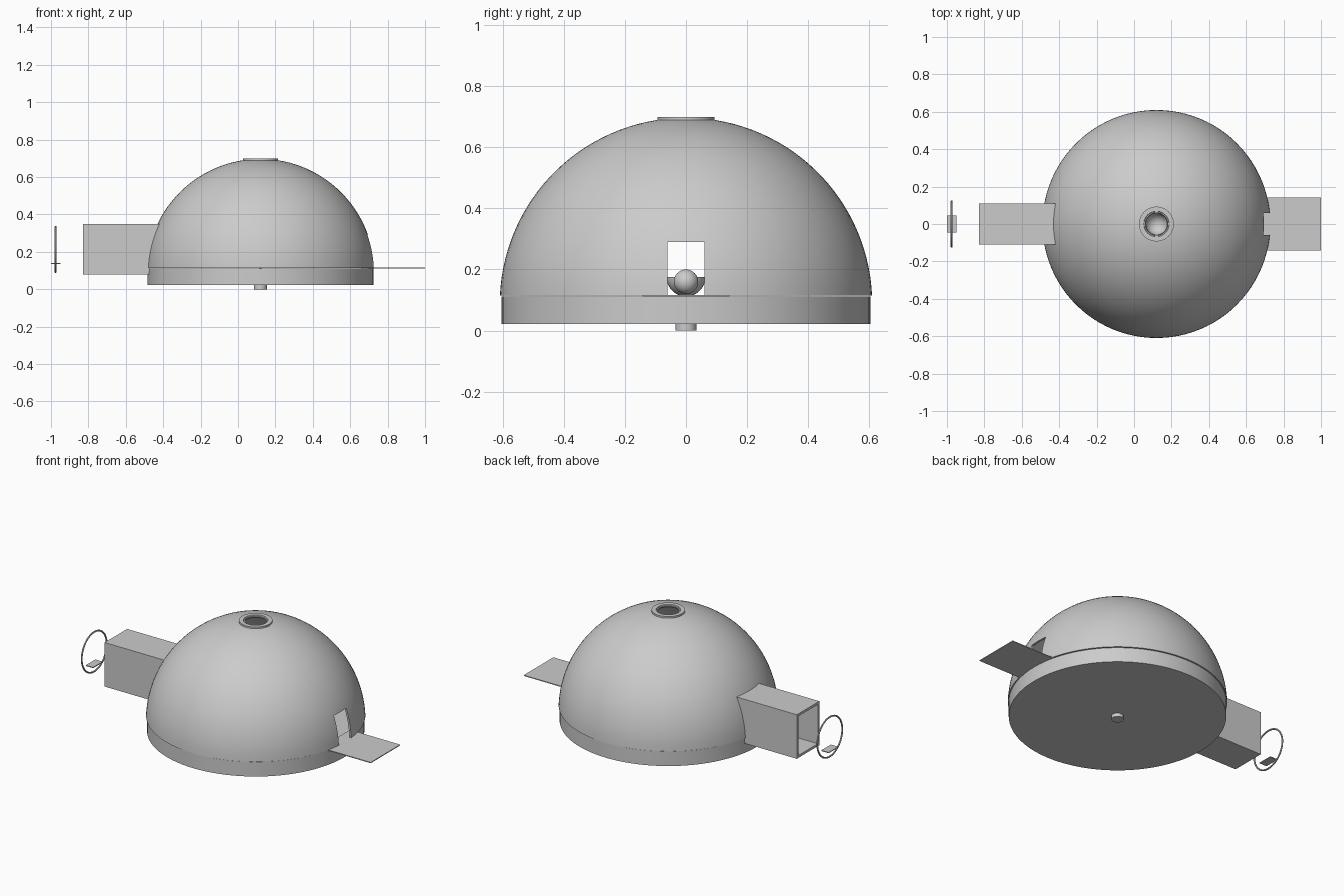
import bpy, bmesh, math

if "Cube" in bpy.data.objects:
    bpy.data.objects.remove(bpy.data.objects["Cube"])

CX = 0.12          # dome axis
CZ = 0.087         # dome sphere centre height
R = 0.61


def add_box(name, x, y, z):
    """Box from (min, max) pairs."""
    bpy.ops.mesh.primitive_cube_add(size=1, location=[sum(p) / 2 for p in (x, y, z)])
    ob = bpy.context.object
    ob.name = name
    ob.scale = [p[1] - p[0] for p in (x, y, z)]
    bpy.ops.object.transform_apply(location=False, rotation=False, scale=True)
    return ob


def smooth(ob):
    bpy.ops.object.select_all(action='DESELECT')
    ob.select_set(True)
    bpy.context.view_layer.objects.active = ob
    bpy.ops.object.shade_smooth_by_angle(angle=math.radians(30))


def lathe(name, profile, at, steps=96, closed=True):
    """Spin an (r, z) profile around a vertical axis."""
    bm = bmesh.new()
    vs = [bm.verts.new((r, 0, z)) for r, z in profile]
    pairs = list(zip(vs, vs[1:])) + ([(vs[-1], vs[0])] if closed else [])
    es = [bm.edges.new(p) for p in pairs]
    bmesh.ops.spin(bm, geom=vs + es, cent=(0, 0, 0), axis=(0, 0, 1),
                   angle=2 * math.pi, steps=steps)
    bmesh.ops.remove_doubles(bm, verts=bm.verts, dist=1e-5)
    bmesh.ops.recalc_face_normals(bm, faces=bm.faces)
    me = bpy.data.meshes.new(name)
    bm.to_mesh(me)
    bm.free()
    ob = bpy.data.objects.new(name, me)
    ob.location = at
    bpy.context.collection.objects.link(ob)
    smooth(ob)
    return ob


def cut(ob, cutter):
    """Subtract the cutter and discard it."""
    cutter.hide_render = True
    m = ob.modifiers.new("cut", 'BOOLEAN')
    m.operation, m.solver, m.object = 'DIFFERENCE', 'EXACT', cutter
    bpy.ops.object.select_all(action='DESELECT')
    bpy.context.view_layer.objects.active = ob
    ob.select_set(True)
    # keep the cut ahead of any shading modifier
    bpy.ops.object.modifier_move_to_index(modifier=m.name, index=0)
    bpy.ops.object.modifier_apply(modifier=m.name)
    bpy.data.objects.remove(cutter)


def arc(rad, z_low, r_top, n=28):
    """Meridian of the dome from its rim height up to the top hole."""
    a0, a1 = math.asin((z_low - CZ) / rad), math.acos(r_top / rad)
    return [(rad * math.cos(a0 + (a1 - a0) * i / n),
             CZ + rad * math.sin(a0 + (a1 - a0) * i / n)) for i in range(n + 1)]


# base disc and its drain peg
for name, r, z0, z1 in (("base", 0.604, 0.022, 0.112), ("drain_peg", 0.034, 0, 0.03)):
    bpy.ops.mesh.primitive_cylinder_add(vertices=96, radius=r, depth=z1 - z0,
                                        location=(CX, 0, (z0 + z1) / 2))
    bpy.context.object.name = name
    smooth(bpy.context.object)

# hollow dome with doorway and tunnel opening
dome = lathe("dome", arc(R, 0.115, 0.068) + arc(R - 0.012, 0.115, 0.068)[::-1], (CX, 0, 0))
cut(dome, add_box("door_cutter", (0.5, 0.9), (-0.06, 0.06), (0.05, 0.29)))
cut(dome, add_box("tunnel_cutter", (-0.8, -0.3), (-0.095, 0.095), (0.05, 0.335)))

# collar around the top hole
lathe("top_collar", [(0.06, 0.688), (0.093, 0.688), (0.093, 0.7), (0.068, 0.7), (0.066, 0.694),
                     (0.06, 0.694)], (CX, 0, 0), 64)

# square entrance tunnel trimmed to the dome surface
tunnel = add_box("tunnel", (-0.828, -0.38), (-0.109, 0.109), (0.08, 0.35))
cut(tunnel, add_box("bore_cutter", (-1, 0), (-0.094, 0.094), (0.095, 0.335)))
bpy.ops.mesh.primitive_uv_sphere_add(segments=96, ring_count=48, radius=R - 0.005,
                                     location=(CX, 0, CZ))
cut(tunnel, bpy.context.object)

# landing ramp at the doorway
add_box("ramp", (0.66, 1.0), (-0.143, 0.143), (0.112, 0.117))

# standing hoop with its small foot plate
bpy.ops.mesh.primitive_torus_add(major_segments=64, minor_segments=10, major_radius=0.121,
                                 minor_radius=0.005, location=(-0.975, 0, 0.213),
                                 rotation=(0, math.pi / 2, 0))
bpy.context.object.name = "hoop"
smooth(bpy.context.object)
add_box("hoop_plate", (-1.0, -0.95), (-0.046, 0.046), (0.136, 0.141))

# round bowl and ball on the dome floor
pts = [(math.sin(i * math.pi / 24), -math.cos(i * math.pi / 24)) for i in range(13)]
bowl = [(0.064 * a, 0.064 * b) for a, b in pts] + [(0.058 * a, 0.058 * b) for a, b in pts[::-1]]
lathe("bowl", bowl, (CX, 0, 0.176), 48, closed=False)
bpy.ops.mesh.primitive_uv_sphere_add(segments=32, ring_count=16, radius=0.04,
                                     location=(0.32, 0, 0.16))
bpy.context.object.name = "ball"
smooth(bpy.context.object)
